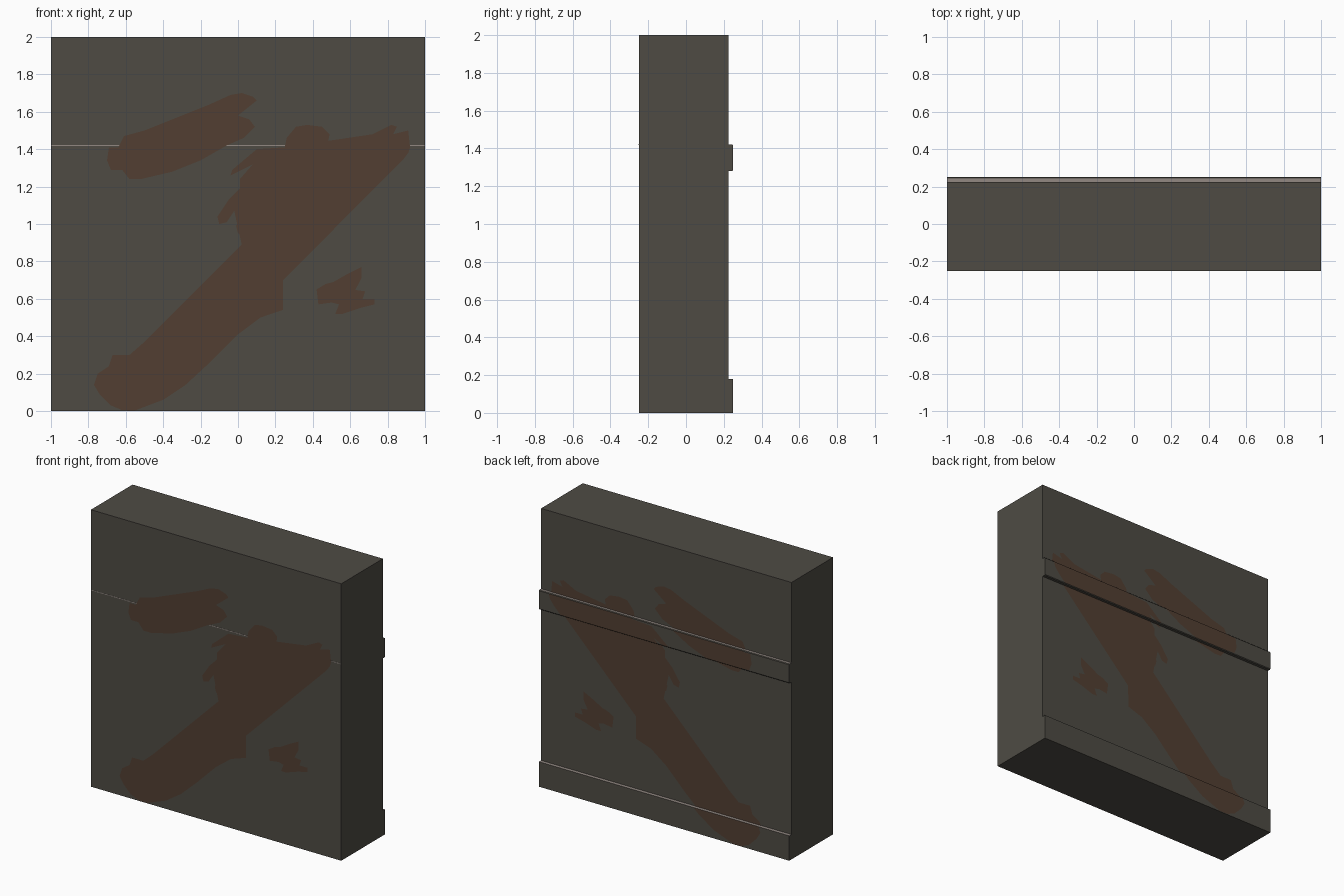
import bpy, bmesh

if "Cube" in bpy.data.objects:
    bpy.data.objects.remove(bpy.data.objects["Cube"])


def material(name, rgb):
    m = bpy.data.materials.new(name)
    m.diffuse_color = (*[((c / 255 + 0.055) / 1.055) ** 2.4 for c in rgb], 1)
    m.use_nodes = True
    m.node_tree.nodes["Principled BSDF"].inputs["Base Color"].default_value = m.diffuse_color
    return m


GREY = material("wall grey", (78, 75, 68))
RUST = material("rust brown", (82, 63, 50))
PALE = material("pale edge", (146, 136, 130))


def finish(name, bm, mats):
    me = bpy.data.meshes.new(name)
    bm.to_mesh(me)
    bm.free()
    for m in mats:
        me.materials.append(m)
    ob = bpy.data.objects.new(name, me)
    bpy.context.collection.objects.link(ob)
    return ob


def box(name, lo, hi, pale_top=False, bevel=0):
    bm = bmesh.new()
    bmesh.ops.create_cube(bm, size=1)
    for v in bm.verts:
        v.co = [(a + b) / 2 + c * (b - a) for a, b, c in zip(lo, hi, v.co)]
    if bevel:
        edges = [e for e in bm.edges if all(v.co.y > hi[1] - 1e-4 for v in e.verts)
                 and abs(e.verts[0].co.x - e.verts[1].co.x) > 1]
        bmesh.ops.bevel(bm, geom=edges, offset=bevel, segments=1, affect='EDGES')
    bm.normal_update()
    for f in bm.faces:
        f.material_index = int(pale_top and f.normal.z > 0.9)
    return finish(name, bm, [GREY, PALE])


# Wall slab with a moulded rail and skirting on the back
box("wall_slab", (-1, -0.25, 0), (1, 0.225, 2))
box("chair_rail", (-1, 0.225, 1.28), (1, 0.25, 1.42), True, 0.005)
box("skirting_board", (-1, 0.225, 0), (1, 0.25, 0.18), True)
# Hairline seam on the front
box("front_seam", (-1, -0.251, 1.418), (1, -0.249, 1.423)).data.materials[0] = PALE

# Stain outlines as (x, z)
STREAK = [(-.68, .03), (-.74, .09), (-.77, .14), (-.75, .20), (-.69, .24), (-.67, .30),
          (-.58, .30), (-.55, .32), (-.50, .37), (.02, .89), (.05, .93), (0, .95),
          (-.01, .99), (.03, 1.05), (-.02, 1.07), (-.06, 1.01), (-.10, 1.0), (-.11, 1.04),
          (-.05, 1.13), (.01, 1.19), (.01, 1.24), (.08, 1.32), (-.04, 1.26), (-.03, 1.29),
          (.10, 1.40), (.25, 1.41), (.26, 1.46), (.31, 1.52), (.37, 1.53), (.45, 1.52),
          (.49, 1.48), (.48, 1.43), (.52, 1.40), (.50, 1.36), (.60, 1.40), (.62, 1.43),
          (.72, 1.48), (.82, 1.53), (.85, 1.52), (.83, 1.48), (.91, 1.50), (.88, 1.44),
          (.92, 1.41), (.91, 1.38), (.88, 1.34), (.74, 1.21), (.12, .58), (.13, .55),
          (.23, .56), (.24, .54), (.12, .50), (0, .41), (-.15, .26), (-.28, .14),
          (-.40, .06), (-.48, .03), (-.55, .003), (-.62, .005)]
SMEAR = [(-.70, 1.34), (-.68, 1.29), (-.62, 1.29), (-.58, 1.24), (-.52, 1.24), (-.35, 1.28),
         (-.20, 1.34), (-.06, 1.42), (-.07, 1.46), (.03, 1.46), (.09, 1.52), (.06, 1.56),
         (0, 1.58), (.10, 1.66), (.08, 1.68), (.01, 1.66), (.02, 1.70), (-.04, 1.69),
         (-.15, 1.64), (-.35, 1.56), (-.50, 1.50), (-.61, 1.47), (-.64, 1.41), (-.69, 1.41)]
SPLASH = [(.42, .65), (.43, .57), (.50, .58), (.54, .57), (.52, .52), (.56, .52), (.65, .55),
          (.73, .57), (.73, .60), (.66, .60), (.68, .64), (.61, .65), (.66, .71), (.66, .77),
          (.58, .73), (.51, .69), (.47, .68)]


def stain(name, y, side, z0, z1):
    """Flat stain sheet at depth y, clipped to a height band, facing +y or -y."""
    bm = bmesh.new()
    for outline in (STREAK, SMEAR, SPLASH):
        bm.faces.new([bm.verts.new((x, y, z)) for x, z in outline])
    bmesh.ops.triangulate(bm, faces=bm.faces[:])
    for z, d in ((z0, -1), (z1, 1)):
        bmesh.ops.bisect_plane(bm, geom=bm.verts[:] + bm.edges[:] + bm.faces[:],
                               plane_co=(0, 0, z), plane_no=(0, 0, d), clear_outer=True)
    bm.normal_update()
    bmesh.ops.reverse_faces(bm, faces=[f for f in bm.faces if f.normal.y * side < 0])
    finish(name, bm, [RUST])


# Stains on the front, and on each layer of the back
stain("front_stain", -0.2515, -1, 0, 2)
stain("back_stain_low", 0.2265, 1, 0.18, 1.28)
stain("back_stain_high", 0.2265, 1, 1.42, 2)
stain("rail_stain", 0.2515, 1, 1.285, 1.415)
stain("skirting_stain", 0.2515, 1, 0, 0.18)
